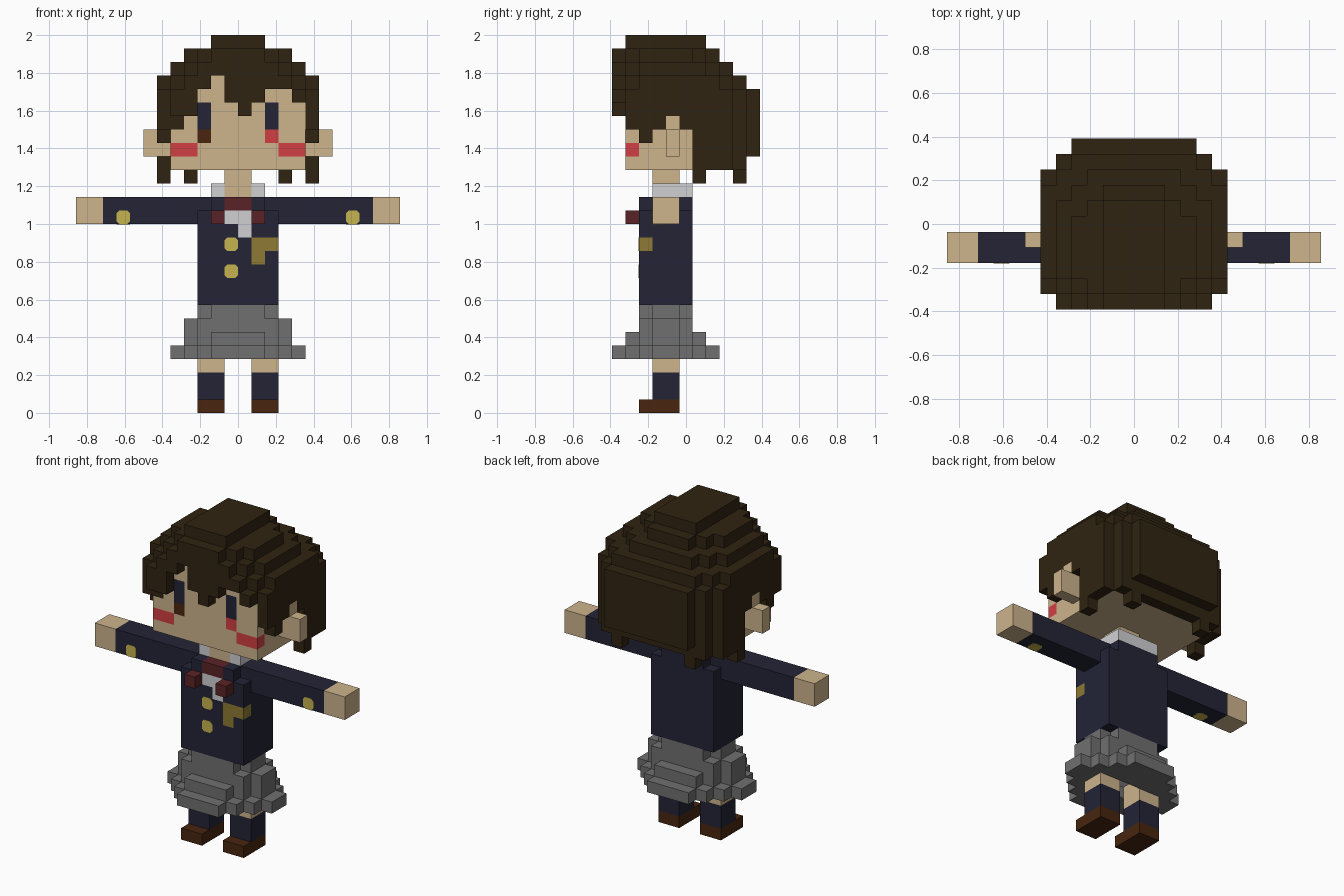
import bpy, bmesh
from mathutils import Vector

if "Cube" in bpy.data.objects:
    bpy.data.objects.remove(bpy.data.objects["Cube"])

U = 2 / 28            # edge of one cube
ROW0 = -5.5           # first depth row, in cubes


def srgb(r, g, b):
    return tuple(((c / 255 + 0.055) / 1.055) ** 2.4 if c > 10 else c / 3294 for c in (r, g, b)) + (1,)


COLOURS = {"skin": (205, 180, 140), "hair_brown": (48, 36, 18), "navy": (35, 36, 54),
           "grey": (112, 112, 112), "white": (208, 208, 212), "shoe_brown": (72, 37, 15),
           "dark_red": (90, 36, 38), "red": (208, 62, 66), "yellow": (198, 180, 80), "gold": (142, 122, 52)}
MATS = {}
for name, rgb in COLOURS.items():
    MATS[name] = bpy.data.materials.new(name)
    MATS[name].diffuse_color = srgb(*rgb)

grid = {}             # (column, row, layer) -> (part, colour)


def fill(part, colour, x, y, z, mirror=False):
    """Fill a block of cubes, given as half-open ranges."""
    for i in range(*x):
        for j in range(*y):
            for k in range(*z):
                grid[i, j, k] = (part, colour)
                if mirror:
                    grid[-1 - i, j, k] = (part, colour)


def layer(part, colour, z, widths, first=0):
    """Rounded slab: one half-width for every depth row."""
    for n, w in enumerate(widths):
        fill(part, colour, (-w, w), (first + n, first + n + 1), z)


# Legs, socks, shoes
fill("shoes", "shoe_brown", (1, 3), (2, 5), (0, 1), True)
fill("socks", "navy", (1, 3), (3, 5), (1, 3), True)
fill("legs", "skin", (1, 3), (3, 5), (3, 5), True)

# Flared skirt, hollow below
layer("skirt", "grey", (4, 5), (2, 3, 4, 5, 5, 4, 3, 2))
layer("skirt", "grey", (5, 6), (2, 3, 4, 4, 3, 2), 1)
layer("skirt", "grey", (6, 7), (3, 4, 4, 3), 2)
layer("skirt", "grey", (7, 8), (2, 3, 3, 2), 2)
for i in range(-3, 3):
    for j in (3, 4):
        grid.pop((i, j, 4), None)
fill("legs", "skin", (1, 3), (3, 5), (4, 5), True)
fill("underwear", "white", (-3, 3), (3, 5), (5, 6))

# Jacket, sleeves, hands
fill("jacket", "navy", (-3, 3), (2, 6), (8, 15))
fill("jacket", "navy", (-2, 2), (2, 6), (15, 16))
fill("jacket", "navy", (2, 10), (3, 5), (14, 16), True)
fill("hands", "skin", (10, 12), (3, 5), (14, 16), True)

# Shirt, collar, neck, ribbon
fill("shirt", "white", (-1, 1), (2, 3), (14, 15))
fill("shirt", "white", (0, 1), (2, 3), (13, 14))
fill("collar", "white", (-2, 2), (3, 6), (16, 17))
fill("neck", "skin", (-1, 1), (3, 5), (16, 18))
fill("ribbon", "dark_red", (-1, 1), (2, 3), (15, 16))
fill("ribbon", "dark_red", (1, 2), (1, 2), (14, 15), True)

# Breast pocket
fill("pocket", "gold", (1, 3), (2, 3), (12, 13))
fill("pocket", "gold", (1, 2), (2, 3), (11, 12))

# Hair dome and back
layer("hair", "hair_brown", (27, 28), (2,) * 6, 1)
layer("hair", "hair_brown", (26, 27), (2, 3, 4, 4, 4, 4, 3, 2))
layer("hair", "hair_brown", (25, 26), (3, 4, 5, 5, 5, 5, 5, 4, 3))
layer("hair", "hair_brown", (24, 25), (4, 5, 6, 6, 6, 6, 6, 6, 5, 4))
layer("hair", "hair_brown", (22, 24), (5, 6, 6, 6, 6, 6, 6, 6, 6, 5, 4))
layer("hair", "hair_brown", (19, 22), (6, 6, 6, 5, 4), 6)
layer("hair", "hair_brown", (18, 19), (6, 6, 6, 5), 6)
fill("hair", "hair_brown", (5, 6), (6, 7), (17, 18), True)
fill("hair", "hair_brown", (3, 4), (9, 10), (17, 18), True)
# Side locks around the ears
for row, bottom in {1: 21, 2: 20, 3: 21, 5: 21}.items():
    fill("hair", "hair_brown", (5, 6), (row, row + 1), (bottom, 22), True)

# Head inside the hair, then the ragged fringe
fill("head", "skin", (-5, 5), (1, 9), (18, 24))
fill("head", "skin", (-4, 4), (1, 2), (24, 25))
fill("hair", "hair_brown", (-5, -4), (1, 2), (21, 22))
for n, bottom in enumerate((22, 22, 24, 25, 23, 22, 23, 24, 24, 23)):
    for k in range(22, bottom):
        grid.pop((n - 5, 0, k), None)
fill("ears", "skin", (5, 7), (4, 5), (19, 21), True)
fill("ears", "skin", (5, 6), (4, 5), (21, 22), True)

# Eyes and cheeks
fill("eyes", "navy", (2, 3), (1, 2), (21, 23), True)
fill("eyes", "shoe_brown", (-3, -2), (1, 2), (20, 21))
fill("eyes", "red", (2, 3), (1, 2), (20, 21))
fill("cheeks", "red", (3, 5), (1, 2), (19, 20), True)


def place(x, y, z):
    return Vector((x * U, (y + ROW0) * U, z * U))


def finish(bm, name, colours):
    mesh = bpy.data.meshes.new(name)
    bm.to_mesh(mesh)
    bm.free()
    for c in colours:
        mesh.materials.append(MATS[c])
    bpy.context.collection.objects.link(bpy.data.objects.new(name, mesh))


# Skin every part with its exposed cube faces, then merge flat areas
for part in dict.fromkeys(p for p, c in grid.values()):
    cells = [(pos, c) for pos, (p, c) in grid.items() if p == part]
    colours = list(dict.fromkeys(c for pos, c in cells))
    bm = bmesh.new()
    for pos, colour in cells:
        for axis in range(3):
            for side in (0, 1):
                near = list(pos)
                near[axis] += 2 * side - 1
                if tuple(near) in grid:
                    continue
                a, b = (axis + 1) % 3, (axis + 2) % 3
                corners = []
                for da, db in ((0, 0), (1, 0), (1, 1), (0, 1)):
                    p = list(pos)
                    p[axis] += side
                    p[a] += da
                    p[b] += db
                    corners.append(bm.verts.new(place(*p)))
                face = bm.faces.new(corners if side else corners[::-1])
                face.material_index = colours.index(colour)
    bmesh.ops.remove_doubles(bm, verts=bm.verts, dist=0.001)
    bmesh.ops.dissolve_limit(bm, angle_limit=0.01, verts=bm.verts, edges=bm.edges, delimit={"MATERIAL"})
    finish(bm, part, colours)


# Rounded buttons on the chest and cuffs (front and underside)
def button(name, x, y, z, under=False):
    bm = bmesh.new()
    bmesh.ops.create_cube(bm, size=1)
    upright = [e for e in bm.edges if abs((e.verts[0].co - e.verts[1].co).y) > 0.5]
    bmesh.ops.bevel(bm, geom=upright, offset=0.2, segments=1, affect="EDGES")
    for v in bm.verts:
        v.co = Vector((v.co.x, v.co.z, v.co.y)) if under else v.co
        v.co *= U
        v.co[2 if under else 1] *= 0.06
        v.co += place(x, y, z)
    bmesh.ops.recalc_face_normals(bm, faces=bm.faces)
    finish(bm, name, ["yellow"])


for z in (10.5, 12.5):
    button("jacket_button", -0.5, 2, z)
for x in (-8.5, 8.5):
    button("cuff_button", x, 3, 14.5)
    button("cuff_button_under", x, 3.5, 14, True)

for m in bpy.data.materials:
    if m.users and not m.is_grease_pencil:
        m.use_nodes = True
        m.node_tree.nodes["Principled BSDF"].inputs["Base Color"].default_value = m.diffuse_color
